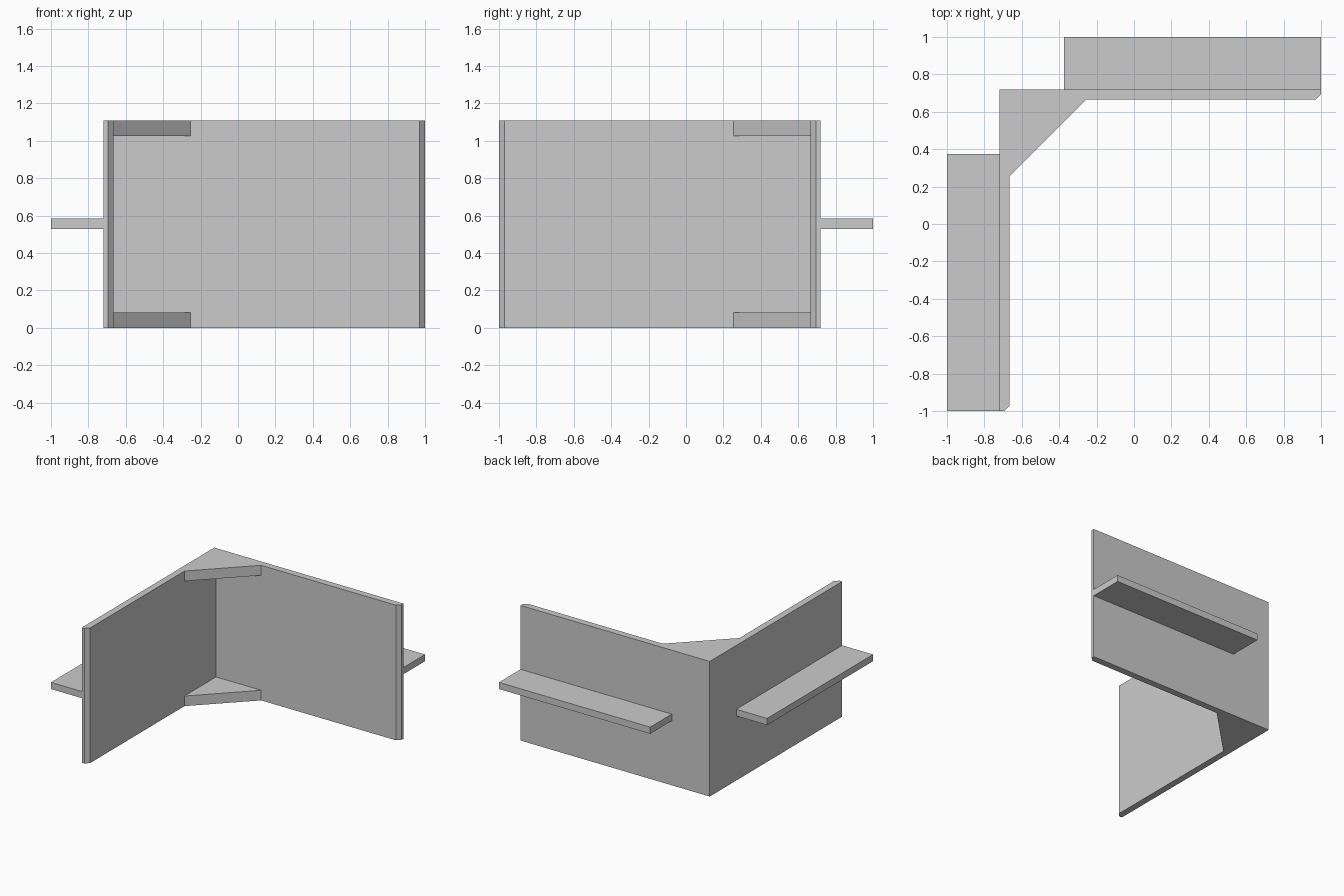
import bpy
import bmesh

cube = bpy.data.objects.get("Cube")
if cube:
    bpy.data.objects.remove(cube, do_unlink=True)

grey = bpy.data.materials.new("plain grey")
grey.use_nodes = True
colour = (0.6, 0.6, 0.6, 1)
grey.diffuse_color = colour
grey.node_tree.nodes["Principled BSDF"].inputs["Base Color"].default_value = colour

HEIGHT = 1.11
OUTER = 0.72      # outer wall face
INNER = 0.665     # inner wall face
CUT = 0.03        # chamfer on the free wall ends
REACH = 0.255     # where the gussets meet the walls
GUSSET = 0.083    # gusset thickness


def prism(name, outline, bottom, top):
    """Extrude a plan outline between two heights."""
    bm = bmesh.new()
    base = bm.faces.new([bm.verts.new((x, y, bottom)) for x, y in outline])
    side = bmesh.ops.extrude_face_region(bm, geom=[base])["geom"]
    raised = [v for v in side if isinstance(v, bmesh.types.BMVert)]
    bmesh.ops.translate(bm, verts=raised, vec=(0, 0, top - bottom))
    bmesh.ops.recalc_face_normals(bm, faces=bm.faces)
    mesh = bpy.data.meshes.new(name)
    bm.to_mesh(mesh)
    bm.free()
    mesh.materials.append(grey)
    obj = bpy.data.objects.new(name, mesh)
    bpy.context.collection.objects.link(obj)
    return obj


# The plan is symmetric about the diagonal, so mirror swaps x and y
def mirrored(points):
    return [(-y, -x) for x, y in reversed(points)]


# L-shaped wall with chamfered free ends
half = [(-INNER, INNER), (1 - CUT, INNER), (1, INNER + CUT), (1, OUTER), (-OUTER, OUTER)]
prism("corner_wall", half + mirrored(half)[1:-1], 0, HEIGHT)

# Triangular gussets at the bottom and top of the inner corner
triangle = [(-INNER, INNER), (-INNER, REACH), (-REACH, INNER)]
prism("bottom_gusset", triangle, 0, GUSSET)
prism("top_gusset", triangle, HEIGHT - GUSSET, HEIGHT)

# Horizontal flanges on the outer faces
flange = [(-0.375, OUTER), (1, OUTER), (1, 1), (-0.375, 1)]
prism("back_flange", flange, 0.53, 0.585)
prism("right_flange", mirrored(flange), 0.53, 0.585)
